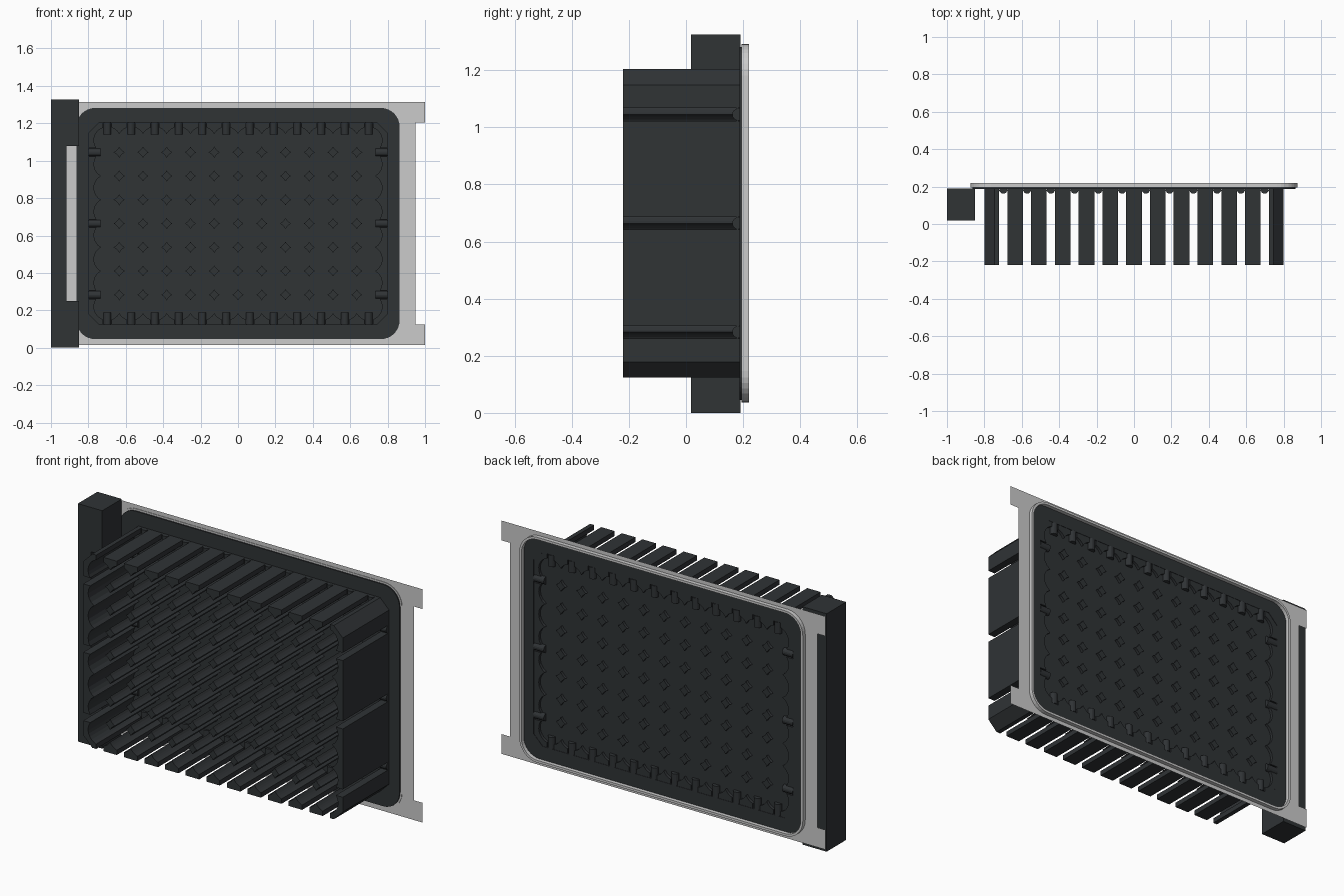
import bpy, bmesh
from math import sin, cos, radians, pi
from mathutils import Matrix

if "Cube" in bpy.data.objects:
    bpy.data.objects.remove(bpy.data.objects["Cube"])

ZC = 0.664          # mid height of the tray
P = 0.127           # cell pitch
H = P / 2
R = 0.072           # cell radius (neighbouring cells overlap)
SLOT = 0.022        # half width of wall slots
HX, HZ, CH = 0.80, 0.54, 0.055   # tray half sizes and corner chamfer
CX, CZ = 5.5 * P, 3.5 * P        # outermost cell centre

dark = bpy.data.materials.new("dark_plastic")
dark.diffuse_color = (0.029, 0.033, 0.036, 1)
dark.use_nodes = True
dark.node_tree.nodes["Principled BSDF"].inputs["Base Color"].default_value = dark.diffuse_color


def finish(name, mesh, mat):
    bm = bmesh.new()
    bm.from_mesh(mesh)
    bmesh.ops.remove_doubles(bm, verts=bm.verts, dist=1e-5)
    bmesh.ops.recalc_face_normals(bm, faces=bm.faces)
    bm.to_mesh(mesh)
    bm.free()
    for p in mesh.polygons:
        p.use_smooth = False
    mesh.materials.clear()
    if mat:
        mesh.materials.append(mat)
    ob = bpy.data.objects.new(name, mesh)
    bpy.context.collection.objects.link(ob)
    return ob


def prism(name, outlines, y0, y1, mat=None):
    """Fill x/z outlines (inner outlines become holes) and extrude along y."""
    cu = bpy.data.curves.new(name + "_profile", 'CURVE')
    cu.dimensions = '2D'
    cu.fill_mode = 'BOTH'
    cu.extrude = (y1 - y0) / 2
    for pts in outlines:
        s = cu.splines.new('POLY')
        s.points.add(len(pts) - 1)
        for p, (x, z) in zip(s.points, pts):
            p.co = (x, z, 0, 1)
        s.use_cyclic_u = True
    tmp = bpy.data.objects.new(name + "_tmp", cu)
    bpy.context.collection.objects.link(tmp)
    bpy.context.view_layer.update()
    dg = bpy.context.evaluated_depsgraph_get()
    mesh = bpy.data.meshes.new_from_object(tmp.evaluated_get(dg))
    bpy.data.objects.remove(tmp)
    mesh.transform(Matrix.Translation((0, (y0 + y1) / 2, ZC)) @ Matrix.Rotation(pi / 2, 4, 'X'))
    return finish(name, mesh, mat)


def arc(cx, cz, a0, a1, n=5, r=R):
    return [(cx + r * cos(radians(a0 + (a1 - a0) * i / n)),
             cz + r * sin(radians(a0 + (a1 - a0) * i / n))) for i in range(n + 1)]


def round_rect(hx, hz, r):
    return (arc(hx - r, hz - r, 0, 90, 8, r) + arc(r - hx, hz - r, 90, 180, 8, r)
            + arc(r - hx, r - hz, 180, 270, 8, r) + arc(hx - r, r - hz, 270, 360, 8, r))


def mirrored(outlines, axes):
    return [[(x * sx, z * sz) for x, z in o] for o in outlines for sx, sz in axes]


X2 = [(1, 1), (-1, 1)]
Z2 = [(1, 1), (1, -1)]
ALL4 = X2 + [(1, -1), (-1, -1)]
FRONT, BACK = -0.22, 0.197

# pins left standing between four cells
pins = []
for i in range(-5, 6):
    for k in range(-3, 4):
        x, z = i * P, k * P
        o = []
        for dx, dz, mid in ((H, H, 225), (-H, H, 315), (-H, -H, 45), (H, -H, 135)):
            o += arc(x + dx, z + dz, mid + 16.9, mid - 16.9, 3)[:-1]
        pins.append(o)
prism("cell_pins", pins, FRONT, BACK, dark)

# top and bottom wall slabs, cusped between two cells
slabs = []
for i in range(-5, 6):
    x = i * P
    slabs.append([(x - H + SLOT, HZ), (x + H - SLOT, HZ)]
                 + arc(x + H, CZ, 107.8, 151.9)[:-1]
                 + arc(x - H, CZ, 28.1, 72.2))
prism("long_wall_slabs", mirrored(slabs, Z2), FRONT, BACK, dark)

# side wall panels, each scalloped by three cells
panel = [(HX, 3 * P - SLOT), (HX, SLOT)]
panel += arc(CX, H, -35.2, 61.9)[:-1]
panel += arc(CX, 3 * H, -61.9, 61.9, 8)[:-1]
panel += arc(CX, 5 * H, -61.9, 35.2)
prism("side_wall_panels", mirrored([panel], ALL4), FRONT, BACK, dark)

# corner wall pieces
corner = [(CX + SLOT, HZ), (HX - CH, HZ), (HX, HZ - CH), (HX, 3 * P + SLOT)]
corner += arc(CX, CZ, -35.2, 72.2, 8)
prism("corner_walls", mirrored([corner], ALL4), FRONT, BACK, dark)

# thin floor closing the cells
oct_outline = [(HX, HZ - CH), (HX - CH, HZ), (CH - HX, HZ), (-HX, HZ - CH),
               (-HX, CH - HZ), (CH - HX, -HZ), (HX - CH, -HZ), (HX, CH - HZ)]
prism("tray_floor", [oct_outline], 0.176, 0.182, dark)

# flange round the tray opening
prism("tray_flange", [round_rect(0.864, 0.618, 0.10), oct_outline], 0.188, 0.199, dark)

# round ribs lying across the wall slots
bm = bmesh.new()


def rib(x, z, along_x):
    rot = Matrix.Rotation(pi / 2, 4, 'Y') if along_x else Matrix.Identity(4)
    bmesh.ops.create_cone(bm, cap_ends=True, segments=16, radius1=0.021, radius2=0.021, depth=0.065,
                          matrix=Matrix.Translation((x, 0.183, ZC + z)) @ rot)


for s in (-1, 1):
    for i in range(12):
        rib((i - 5.5) * P, s * (HZ - 0.0325), False)
    for k in (-3, 0, 3):
        rib(s * (HX - 0.0325), k * P, True)
mesh = bpy.data.meshes.new("slot_ribs")
bm.to_mesh(mesh)
bm.free()
finish("slot_ribs", mesh, dark)

# raised light rim round the flange
prism("rim", [round_rect(0.874, 0.628, 0.11), round_rect(0.861, 0.615, 0.097)], 0.195, 0.22)

# paper-thin mounting sheet with corner tabs
quarter = [(0.948, 0), (0.948, 0.54), (1.0, 0.54), (1.0, 0.65)]
right = [(x, -z) for x, z in reversed(quarter[1:])] + quarter[1:]
sheet = right + [(-x, z) for x, z in reversed(right)]
prism("mounting_sheet", [sheet, round_rect(0.87, 0.624, 0.106)], 0.198, 0.198)

# C-shaped side bar
bar = [(-1, -ZC), (-0.85, -ZC), (-0.85, -0.415), (-0.918, -0.415),
       (-0.918, 0.415), (-0.85, 0.415), (-0.85, 0.662), (-1, 0.662)]
prism("side_bar", [bar], 0.018, 0.19, dark)
